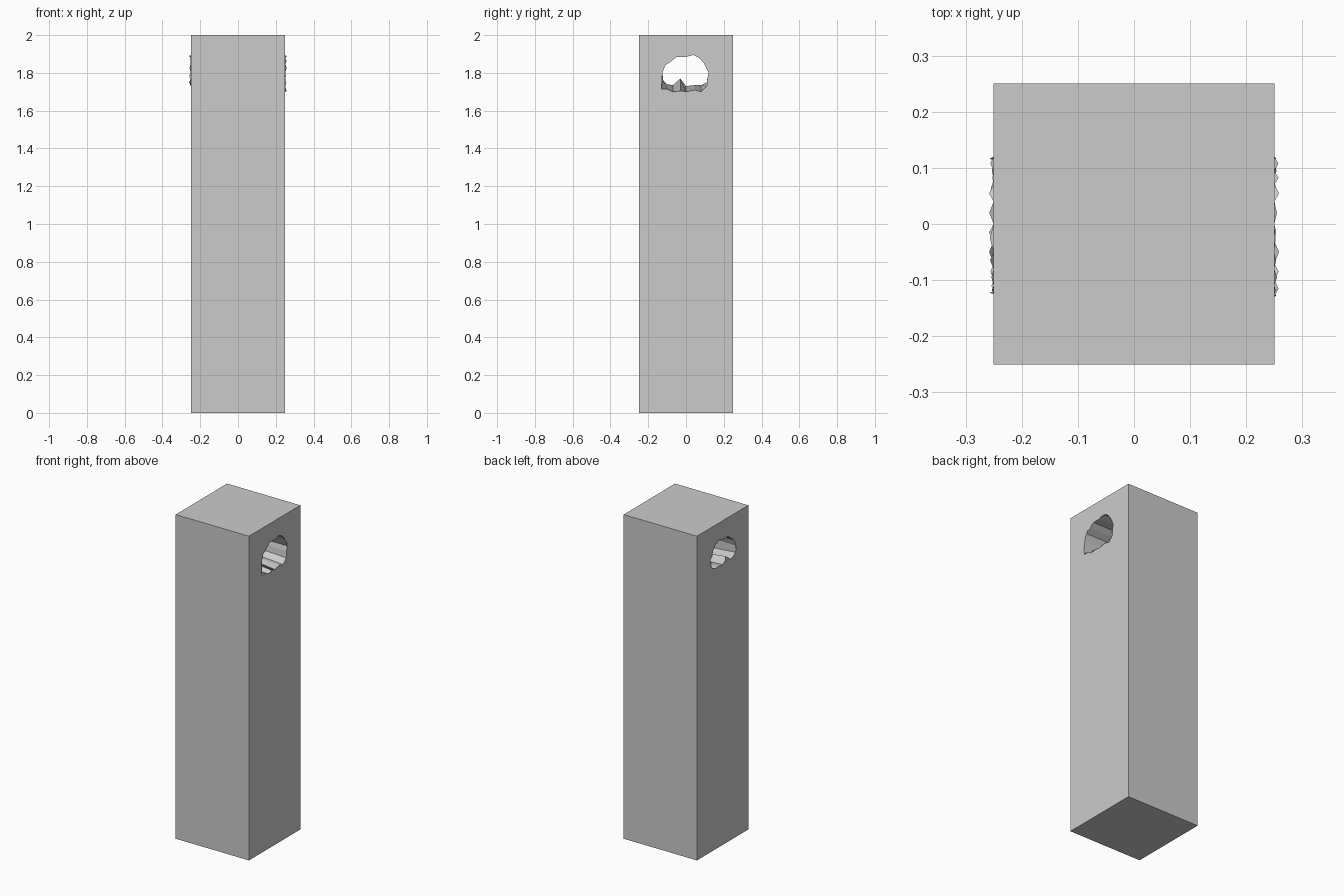
import bpy, bmesh, random

if "Cube" in bpy.data.objects:
    bpy.data.objects.remove(bpy.data.objects["Cube"])

random.seed(4)
W, H = 0.25, 2.0

# Ragged hole outlines (y, z) on the +x and -x faces, same point order
roof = [(-.125, 1.80), (-.11, 1.84), (-.08, 1.86), (-.05, 1.885), (0, 1.885),
        (.04, 1.895), (.07, 1.88), (.095, 1.85), (.12, 1.80), (.113, 1.77)]
floor_right = [(.11, 1.73), (.08, 1.70), (.045, 1.71), (0, 1.70),
               (-.03, 1.705), (-.07, 1.70), (-.10, 1.715), (-.13, 1.715)]
floor_left = [(.11, 1.75), (.08, 1.735), (.045, 1.735), (0, 1.73),
              (-.03, 1.77), (-.07, 1.735), (-.10, 1.74), (-.12, 1.76)]

bm = bmesh.new()


def loop(x, pts):
    verts = [bm.verts.new((x, y, z)) for y, z in pts]
    edges = [bm.edges.new((verts[i - 1], verts[i])) for i in range(len(verts))]
    return verts, edges


def bridge(a, b):
    for i in range(len(a)):
        bm.faces.new((a[i - 1], a[i], b[i], b[i - 1]))


# Post sides, pierced end faces and tunnel walls
square = [(-W, 0), (W, 0), (W, H), (-W, H)]
outer, rims = [], []
for side, floor in ((1, floor_right), (-1, floor_left)):
    ov, oe = loop(side * W, square)
    rv, re = loop(side * W, roof + floor)
    bmesh.ops.triangle_fill(bm, edges=oe + re, use_beauty=True, normal=(side, 0, 0))
    outer.append(ov)
    rims.append(rv)
bridge(*outer)
bridge(*rims)
bmesh.ops.recalc_face_normals(bm, faces=bm.faces[:])
bmesh.ops.dissolve_limit(bm, angle_limit=0.001, verts=[],
                         edges=[e for e in bm.edges if abs(e.verts[0].co.x - e.verts[1].co.x) < 1e-5
                                and all(abs(abs(f.normal.x) - 1) < 1e-4 for f in e.link_faces)])

mesh = bpy.data.meshes.new("post")
bm.to_mesh(mesh)
bm.free()
bpy.context.collection.objects.link(bpy.data.objects.new("post", mesh))

# Small splinters poking out around both rims
bm = bmesh.new()
for side, floor in ((1, floor_right), (-1, floor_left)):
    pts = roof + floor
    for i in range(len(pts)):
        (ya, za), (yb, zb) = pts[i - 1], pts[i]
        tip = side * (W + random.uniform(.002, .009))
        bm.faces.new([bm.verts.new(p) for p in (
            (side * W, ya, za), (side * W, yb, zb),
            (tip, (ya + yb) / 2, (za + zb) / 2))])
mesh = bpy.data.meshes.new("rim_splinters")
bm.to_mesh(mesh)
bm.free()
bpy.context.collection.objects.link(bpy.data.objects.new("rim_splinters", mesh))
